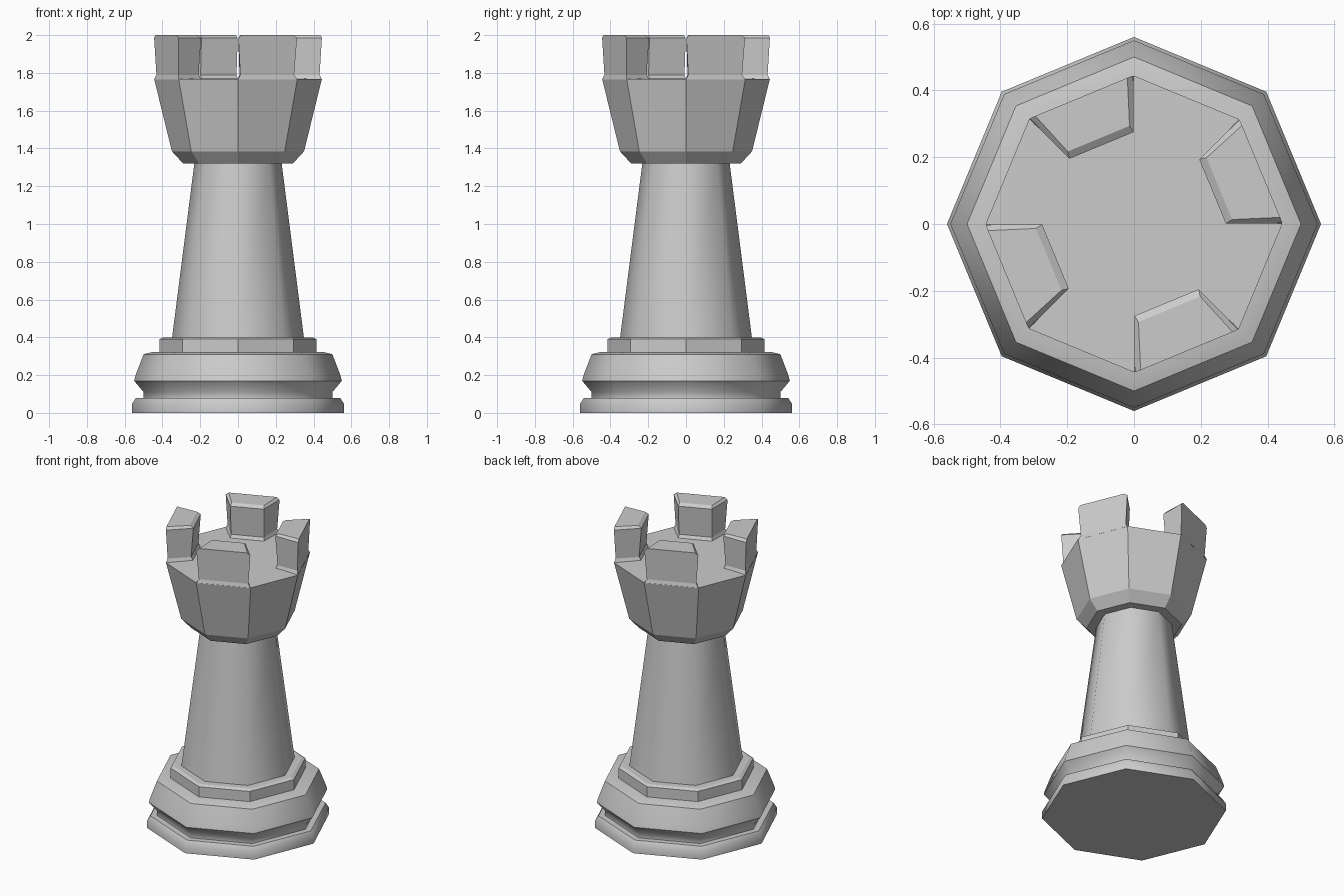
import bpy, bmesh
from math import cos, sin, radians

if "Cube" in bpy.data.objects:
    bpy.data.objects.remove(bpy.data.objects["Cube"])

SIDES = 8


def finish(name, bm, smooth_angle=None):
    bmesh.ops.recalc_face_normals(bm, faces=bm.faces)
    mesh = bpy.data.meshes.new(name)
    bm.to_mesh(mesh)
    bm.free()
    ob = bpy.data.objects.new(name, mesh)
    bpy.context.collection.objects.link(ob)
    if smooth_angle:
        bpy.ops.object.select_all(action='DESELECT')
        ob.select_set(True)
        bpy.context.view_layer.objects.active = ob
        bpy.ops.object.shade_smooth_by_angle(angle=radians(smooth_angle))
    return ob


def loft(bm, rings):
    """Skin a stack of equal-length point rings and cap both ends."""
    loops = [[bm.verts.new(p) for p in ring] for ring in rings]
    n = len(loops[0])
    for a, b in zip(loops, loops[1:]):
        for i in range(n):
            j = (i + 1) % n
            bm.faces.new((a[i], a[j], b[j], b[i]))
    bm.faces.new(loops[0][::-1])
    bm.faces.new(loops[-1])


def polar(r, deg, z):
    return (r * cos(radians(deg)), r * sin(radians(deg)), z)


def turned(name, profile, smooth_angle=None):
    bm = bmesh.new()
    loft(bm, [[polar(r, i * 360 / SIDES, z) for i in range(SIDES)]
              for r, z in profile])
    return finish(name, bm, smooth_angle)


# Foot and rounded moulding
turned("base", [(.56, 0), (.56, .05), (.54, .08), (.50, .08), (.50, .11),
                (.55, .17), (.542, .20), (.50, .31), (.455, .322)], 50)

# Flat collar
turned("collar", [(.415, .32), (.415, .39), (.395, .40)])

# Tapered column
turned("column", [(.35, .39), (.23, 1.33)], 50)

# Faceted head with a level floor on top
turned("head", [(.29, 1.32), (.35, 1.385), (.444, 1.768), (.275, 1.77)])

# Four battlements on alternate sides, waisted at the foot, chamfered on top
bm = bmesh.new()
for start in range(0, 360, 90):
    rings = []
    # inner radius, outer radius, angular inset, height
    for ri, ro, inset, z in [(.275, .444, 0, 1.765), (.288, .432, 1.6, 1.79),
                             (.275, .444, .3, 1.985), (.294, .438, 2.6, 2.0)]:
        a, b = start + inset, start + 45 - inset
        rings.append([polar(ri, a, z), polar(ro, a, z),
                      polar(ro, b, z), polar(ri, b, z)])
    loft(bm, rings)
finish("battlements", bm)
